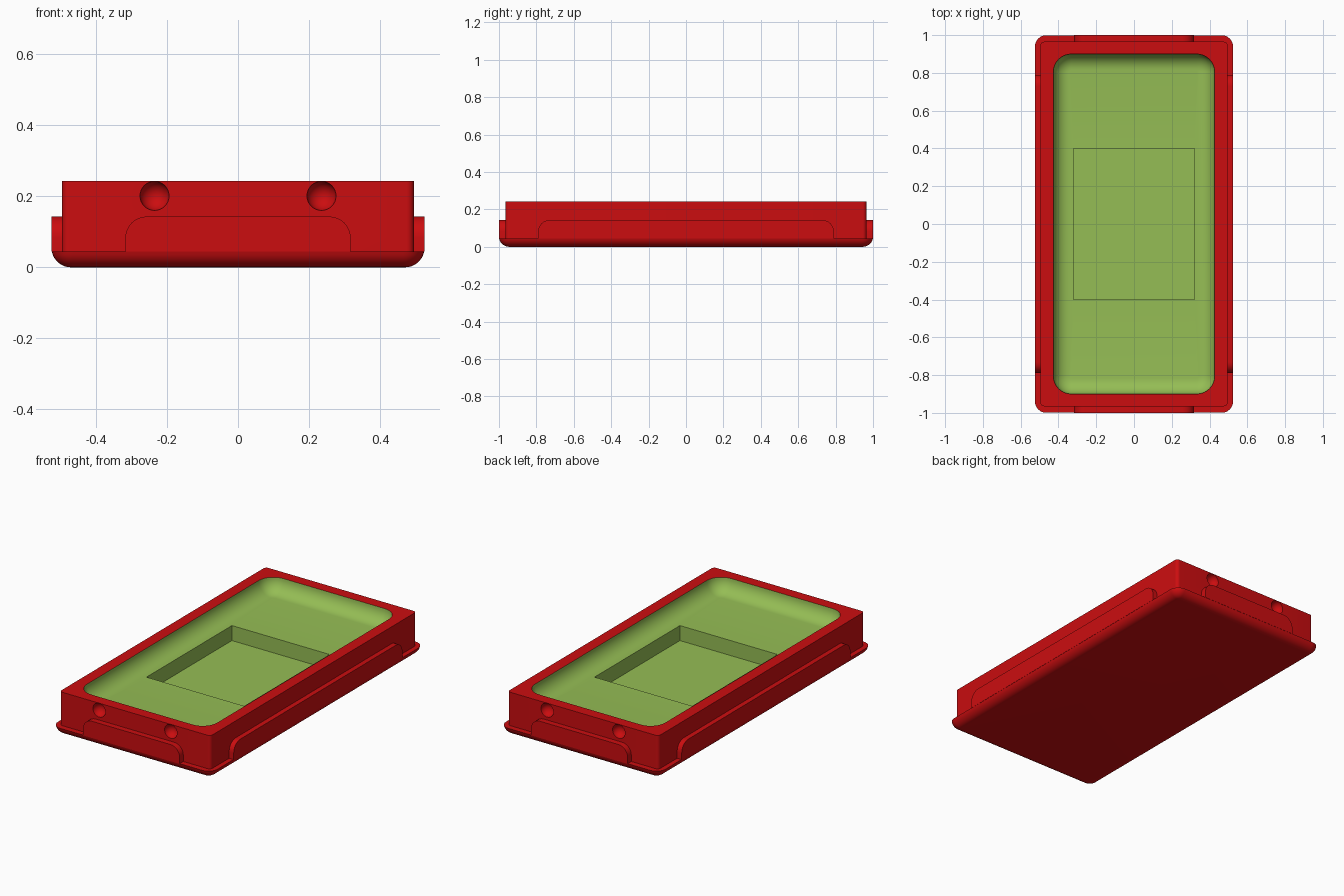
import bpy, bmesh, math

if "Cube" in bpy.data.objects:
    bpy.data.objects.remove(bpy.data.objects["Cube"])

ARC = 8  # segments per rounded corner


def material(name, rgb):
    m = bpy.data.materials.new(name)
    m.diffuse_color = (*rgb, 1)
    m.use_nodes = True
    m.node_tree.nodes["Principled BSDF"].inputs["Base Color"].default_value = m.diffuse_color
    return m


RED = material("red", (0.60, 0.004, 0.005))
GREEN = material("leaf green", (0.30, 0.51, 0.09))


def rounded_rect(hx, hy, r):
    """Outline of a rounded rectangle, counter-clockwise."""
    pts = []
    for i, (sx, sy) in enumerate([(1, 1), (-1, 1), (-1, -1), (1, -1)]):
        for k in range(ARC + 1):
            a = math.pi / 2 * (i + k / ARC)
            pts.append((sx * (hx - r) + r * math.cos(a), sy * (hy - r) + r * math.sin(a)))
    return pts


def finish(name, bm, mats):
    bmesh.ops.remove_doubles(bm, verts=bm.verts, dist=1e-5)
    bmesh.ops.recalc_face_normals(bm, faces=bm.faces)
    me = bpy.data.meshes.new(name)
    bm.to_mesh(me)
    bm.free()
    for m in mats:
        me.materials.append(m)
    ob = bpy.data.objects.new(name, me)
    bpy.context.collection.objects.link(ob)
    return ob


def smooth(ob):
    bpy.ops.object.select_all(action='DESELECT')
    ob.select_set(True)
    bpy.context.view_layer.objects.active = ob
    bpy.ops.object.shade_smooth_by_angle(angle=math.radians(35))


# Tray shell: stacked outlines (half x, half y, corner radius, z, material below)
HX, HY, RB = 0.525, 1.0, 0.055
rings = []
for k in range(9):  # rounded underside
    a = math.asin(0.045 / RB * 1.0 - 1.0) * 1 if k == 8 else -math.pi / 2 + k * 0.17
    inset = RB * (1 - math.cos(a))
    rings.append((HX - inset, HY - inset, max(0.06 - inset, 0.005), RB * (1 + math.sin(a)), 0))
rings += [
    (0.495, 0.965, 0.02, 0.045, 0),   # ledge
    (0.495, 0.965, 0.02, 0.243, 0),   # upper wall
    (0.427, 0.90, 0.095, 0.243, 0),   # rim
]
FLOOR = 0.159
RF = 0.243 - FLOOR
for k in range(1, 11):  # concave bowl sides
    a = math.pi / 2 * k / 10
    inset = RF * (1 - math.cos(a))
    rings.append((0.427 - inset, 0.90 - inset, 0.095 - inset, 0.243 - RF * math.sin(a), 1))
rings += [
    (0.32, 0.40, 0.0, FLOOR, 1),      # floor up to the recess
    (0.32, 0.40, 0.0, 0.07, 1),       # recess walls
]

bm = bmesh.new()
loops = [[bm.verts.new((x, y, z)) for x, y in rounded_rect(hx, hy, r)]
         for hx, hy, r, z, _ in rings]
n = len(loops[0])
for i in range(1, len(loops)):
    lo, hi = loops[i - 1], loops[i]
    for j in range(n):
        f = bm.faces.new((lo[j], lo[(j + 1) % n], hi[(j + 1) % n], hi[j]))
        f.material_index = rings[i][4]
bm.faces.new(loops[0][::-1])
bm.faces.new(loops[-1]).material_index = 1
bmesh.ops.dissolve_degenerate(bm, dist=1e-5, edges=bm.edges)
tray = finish("tray", bm, [RED, GREEN])

# Round dimples in both end walls
bm = bmesh.new()
for sx in (-1, 1):
    for sy in (-1, 1):
        res = bmesh.ops.create_uvsphere(bm, u_segments=32, v_segments=16, radius=0.041)
        bmesh.ops.translate(bm, verts=res["verts"], vec=(sx * 0.235, sy * 0.9655, 0.2012))
cutter = finish("dimple_cutter", bm, [RED])
cutter.hide_render = True
mod = tray.modifiers.new("dimples", 'BOOLEAN')
mod.operation, mod.solver, mod.object = 'DIFFERENCE', 'EXACT', cutter
bpy.context.view_layer.objects.active = tray
bpy.ops.object.modifier_apply(modifier=mod.name)
bpy.data.objects.remove(cutter)
smooth(tray)


# Grip pads: round-shouldered plates on the four walls
def pad(name, half, inner, outer, turn):
    z0, z1, r = 0.044, 0.143, 0.06
    prof = [(-half, z0), (half, z0)]
    for cx, start in ((half - r, 0), (r - half, math.pi / 2)):
        for k in range(ARC + 1):
            a = start + math.pi / 2 * k / ARC
            prof.append((cx + r * math.cos(a), z1 - r + r * math.sin(a)))
    c, s = math.cos(turn), math.sin(turn)
    bm = bmesh.new()
    sides = [[bm.verts.new((u * c + d * s, u * s - d * c, z)) for u, z in prof]
             for d in (inner, outer)]
    bm.faces.new(sides[0])
    bm.faces.new(sides[1])
    for j in range(len(prof)):
        k = (j + 1) % len(prof)
        bm.faces.new((sides[0][j], sides[0][k], sides[1][k], sides[1][j]))
    smooth(finish(name, bm, [RED]))


pad("front_pad", 0.317, 0.96, HY, 0)
pad("right_pad", 0.79, 0.49, HX, math.pi / 2)
pad("back_pad", 0.317, 0.96, HY, math.pi)
pad("left_pad", 0.79, 0.49, HX, -math.pi / 2)
